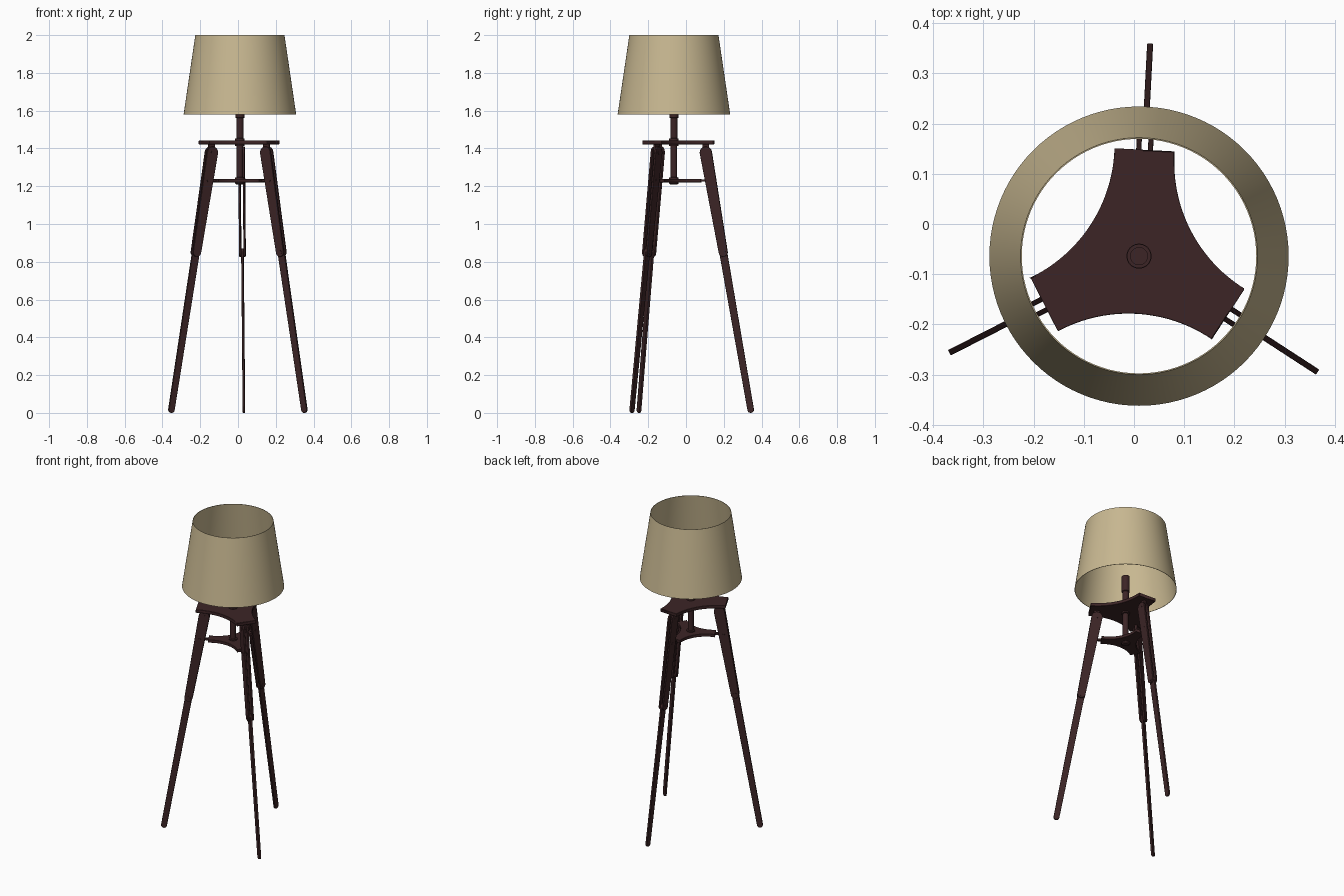
import bpy, bmesh, math
from mathutils import Matrix, Vector

if "Cube" in bpy.data.objects:
    bpy.data.objects.remove(bpy.data.objects["Cube"])

AXIS = Vector((0.01, -0.064, 0))            # lamp axis
ANGLES = [math.radians(a) for a in (87, 207, 327)]


def material(name, rgb):
    m = bpy.data.materials.new(name)
    m.diffuse_color = (*rgb, 1)
    m.use_nodes = True
    m.node_tree.nodes["Principled BSDF"].inputs["Base Color"].default_value = m.diffuse_color
    return m


WOOD = material("dark brown wood", (0.045, 0.018, 0.019))
FABRIC = material("tan fabric", (0.58, 0.48, 0.285))


def finish(name, bm, mat, smooth=30, bevel=0):
    bmesh.ops.recalc_face_normals(bm, faces=bm.faces)
    me = bpy.data.meshes.new(name)
    bm.to_mesh(me)
    bm.free()
    me.materials.append(mat)
    ob = bpy.data.objects.new(name, me)
    bpy.context.collection.objects.link(ob)
    if bevel:
        b = ob.modifiers.new("bevel", 'BEVEL')
        b.width, b.segments, b.limit_method = bevel, 2, 'ANGLE'
        b.angle_limit = math.radians(50)
    bpy.ops.object.select_all(action='DESELECT')
    ob.select_set(True)
    bpy.context.view_layer.objects.active = ob
    bpy.ops.object.shade_smooth_by_angle(angle=math.radians(smooth))
    return ob


def lathe(name, profile, mat, closed=False, n=64):
    """Spin (radius, z) points around the lamp axis."""
    bm = bmesh.new()
    rings = []
    for r, z in profile:
        rings.append([bm.verts.new(AXIS + Vector((r * math.cos(2 * math.pi * i / n),
                                                  r * math.sin(2 * math.pi * i / n), z)))
                      for i in range(n)])
    pairs = list(zip(rings, rings[1:]))
    if closed:
        pairs.append((rings[-1], rings[0]))
    for a, b in pairs:
        for i in range(n):
            j = (i + 1) % n
            bm.faces.new((a[i], a[j], b[j], b[i]))
    if not closed:
        bm.faces.new(rings[0])
        bm.faces.new(rings[-1])
    return finish(name, bm, mat)


def prism(name, pts, depth, mat, bevel=0):
    """Extrude a closed outline of 3D points along a depth vector."""
    bm = bmesh.new()
    f = bm.faces.new([bm.verts.new(p) for p in pts])
    ext = bmesh.ops.extrude_face_region(bm, geom=[f])
    bmesh.ops.translate(bm, vec=depth,
                        verts=[v for v in ext['geom'] if isinstance(v, bmesh.types.BMVert)])
    return finish(name, bm, mat, bevel=bevel)


def plate(name, reach, half, waist, z0, z1):
    """Three-armed plate with concave circular sides."""
    pts = []
    for k, a in enumerate(ANGLES):
        u = Vector((math.cos(a), math.sin(a), 0))
        t = Vector((-u.y, u.x, 0))
        p0 = u * reach + t * half
        b = ANGLES[(k + 1) % 3]
        u2 = Vector((math.cos(b), math.sin(b), 0))
        p1 = u2 * reach - Vector((-u2.y, u2.x, 0)) * half
        mid = (p0 + p1) / 2
        out = mid.normalized()
        h, s = (p1 - p0).length / 2, mid.length - waist
        rad = (h * h + s * s) / (2 * s)
        c = out * (waist + rad)                       # arc centre
        span = math.asin(h / rad) if s < rad else math.pi - math.asin(h / rad)
        side = (p1 - p0).normalized()
        pts.append(u * reach - t * half)
        for i in range(25):
            th = -span + 2 * span * i / 24
            pts.append(c - out * rad * math.cos(th) + side * rad * math.sin(th))
    pts = [p + AXIS + Vector((0, 0, z0)) for p in pts]
    return prism(name, pts, Vector((0, 0, z1 - z0)), WOOD, bevel=0.002)


def leg_u(z):
    """Radial distance of a leg's centre line at height z."""
    return 0.169 + (1.38 - z) * 0.1746


def slat(name, ang, z_lo, r_lo, z_hi, r_hi, t0, t1):
    """Tapered bar with round ends, lying in the radial plane."""
    u = Vector((math.cos(ang), math.sin(ang), 0))
    t = Vector((-u.y, u.x, 0))
    tilt = math.atan(0.1746)
    pts = []
    for z, r, start in ((z_hi, r_hi, 0), (z_lo, r_lo, math.pi)):
        for i in range(13):
            th = start + math.pi * i / 12 + tilt
            pts.append(AXIS + u * (leg_u(z) + r * math.cos(th)) + t * t0
                       + Vector((0, 0, z + r * math.sin(th))))
    return prism(name, pts, t * (t1 - t0), WOOD, bevel=0.0015)


def bolt(name, ang, z, r, half):
    bm = bmesh.new()
    m = (Matrix.Translation(AXIS) @ Matrix.Rotation(ang, 4, 'Z')
         @ Matrix.Translation((leg_u(z), 0, z)) @ Matrix.Rotation(math.pi / 2, 4, 'X'))
    bmesh.ops.create_cone(bm, cap_ends=True, segments=20, radius1=r, radius2=r,
                          depth=2 * half, matrix=m)
    return finish(name, bm, WOOD)


def radial_box(name, ang, u0, u1, half, z0, z1):
    bm = bmesh.new()
    m = (Matrix.Translation(AXIS) @ Matrix.Rotation(ang, 4, 'Z')
         @ Matrix.Translation(((u0 + u1) / 2, 0, (z0 + z1) / 2))
         @ Matrix.Diagonal((u1 - u0, 2 * half, z1 - z0, 1)))
    bmesh.ops.create_cube(bm, size=1, matrix=m)
    return finish(name, bm, WOOD)


# open conical shade
lathe("lamp_shade", [(0.298, 1.58), (0.236, 2.0), (0.2335, 2.0), (0.2955, 1.58)],
      FABRIC, closed=True, n=96)

# central post with collars and hollow lamp socket
lathe("center_post", [
    (0.017, 1.208), (0.025, 1.214), (0.025, 1.246), (0.017, 1.248), (0.017, 1.412),
    (0.025, 1.414), (0.025, 1.452), (0.019, 1.454), (0.019, 1.56), (0.024, 1.563),
    (0.024, 1.665), (0.017, 1.665), (0.017, 1.63)], WOOD, n=32)

# plates
plate("top_plate", 0.212, 0.06, 0.115, 1.422, 1.442)
plate("lower_plate", 0.145, 0.033, 0.062, 1.221, 1.239)

# three legs: paired upper slats around a single lower leg
for n, a in enumerate(ANGLES, 1):
    slat(f"lower_leg_{n}", a, 0.0172, 0.0172, 0.85, 0.021, -0.006, 0.006)
    for s, label in ((-1, "right"), (1, "left")):
        slat(f"upper_slat_{label}_{n}", a, 0.85, 0.0235, 1.378, 0.032, s * 0.0065, s * 0.0168)
    radial_box(f"hinge_block_{n}", a, leg_u(1.38) - 0.018, leg_u(1.38) + 0.018,
               0.0065, 1.36, 1.424)
    radial_box(f"brace_tenon_{n}", a, 0.13, leg_u(1.23) + 0.012, 0.0065, 1.224, 1.236)
    bolt(f"leg_bolt_{n}", a, 0.85, 0.012, 0.0185)
    bolt(f"brace_bolt_{n}", a, 1.23, 0.008, 0.018)
    bolt(f"hinge_bolt_{n}", a, 1.378, 0.01, 0.018)
